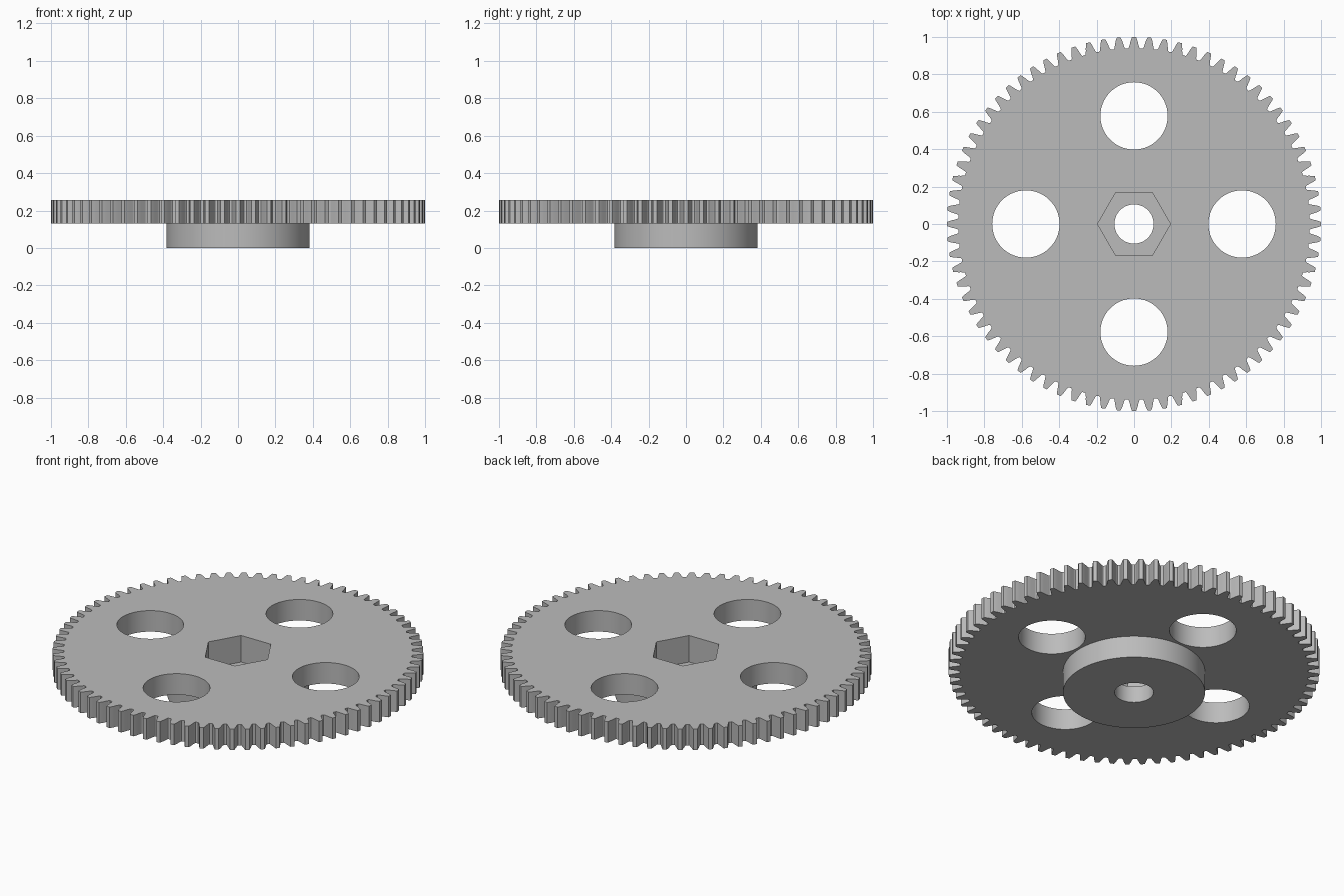
import bpy, bmesh
from math import sin, cos, pi, tau, radians

TEETH = 76
Z_BOTTOM, Z_TOP = 0.13, 0.255

if "Cube" in bpy.data.objects:
    bpy.data.objects.remove(bpy.data.objects["Cube"])

gray = bpy.data.materials.new("plain gray")
gray.use_nodes = True
color = (0.5, 0.5, 0.5, 1)
gray.diffuse_color = color
gray.node_tree.nodes["Principled BSDF"].inputs["Base Color"].default_value = color


def prism(name, outline, z0, z1):
    """Extrude a flat outline from z0 to z1."""
    bm = bmesh.new()
    base = bm.faces.new([bm.verts.new((x, y, z0)) for x, y in outline])
    top = bmesh.ops.extrude_face_region(bm, geom=[base])["geom"]
    bmesh.ops.translate(bm, vec=(0, 0, z1 - z0),
                        verts=[v for v in top if isinstance(v, bmesh.types.BMVert)])
    bmesh.ops.recalc_face_normals(bm, faces=bm.faces)
    mesh = bpy.data.meshes.new(name)
    bm.to_mesh(mesh)
    bm.free()
    mesh.materials.append(gray)
    obj = bpy.data.objects.new(name, mesh)
    bpy.context.collection.objects.link(obj)
    return obj


def ring(radius, sides, cx=0, cy=0):
    return [(cx + radius * cos(tau * i / sides), cy + radius * sin(tau * i / sides))
            for i in range(sides)]


def combine(target, tool, operation):
    """Apply a boolean and discard the tool."""
    mod = target.modifiers.new("boolean", "BOOLEAN")
    mod.operation, mod.object, mod.solver = operation, tool, "EXACT"
    bpy.context.view_layer.objects.active = target
    bpy.ops.object.modifier_apply(modifier=mod.name)
    bpy.data.objects.remove(tool)


# Toothed disc: each tooth is a curved flank, a flat tip and a rounded root
flank = [(0.940, 0.40), (0.945, 0.35), (0.960, 0.29), (0.975, 0.24), (0.990, 0.18), (1.0, 0.13)]
tooth = [(r, -w) for r, w in flank] + [(r, w) for r, w in reversed(flank)]
outline = []
for i in range(TEETH):
    for r, offset in tooth:
        a = tau * (i + offset) / TEETH
        outline.append((r * cos(a), r * sin(a)))
gear = prism("gear_wheel", outline, Z_BOTTOM, Z_TOP)

# Hub below the disc
combine(gear, prism("hub", ring(0.383, 96), 0, 0.2), "UNION")

# Four lightening holes
for k in range(4):
    a = k * pi / 2
    hole = ring(0.18, 64, 0.578 * cos(a), 0.578 * sin(a))
    combine(gear, prism("round_hole", hole, 0.05, 0.4), "DIFFERENCE")

# Hexagonal nut pocket and shaft bore
combine(gear, prism("nut_pocket", ring(0.195, 6), 0.097, 0.4), "DIFFERENCE")
combine(gear, prism("shaft_bore", ring(0.105, 48), -0.1, 0.4), "DIFFERENCE")

gear.select_set(True)
bpy.context.view_layer.objects.active = gear
bpy.ops.object.shade_smooth_by_angle(angle=radians(20))
